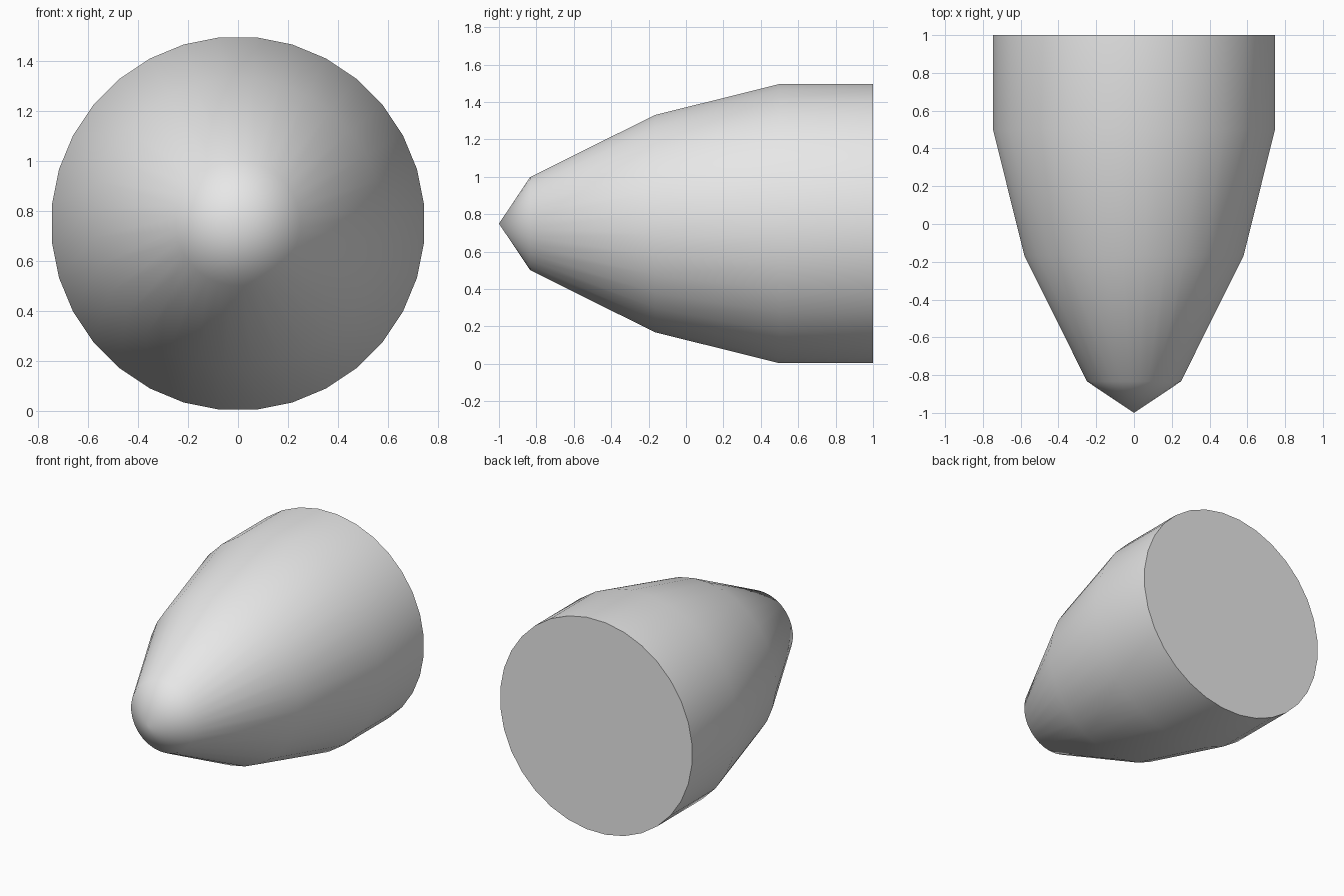
import bpy, bmesh, math

if "Cube" in bpy.data.objects:
    bpy.data.objects.remove(bpy.data.objects["Cube"])

SIDES = 32
CENTRE_Z = 0.75
# rings along the axis: (y, radius)
PROFILE = [(-0.8333, 0.25), (-0.1667, 0.5833), (0.5, 0.75), (1.0, 0.75)]

grey = bpy.data.materials.new("light grey")
grey.diffuse_color = (0.8, 0.8, 0.8, 1)
grey.use_nodes = True
grey.node_tree.nodes["Principled BSDF"].inputs["Base Color"].default_value = grey.diffuse_color

bm = bmesh.new()


def ring(y, r):
    # half-step offset puts flat sides at top, bottom, left and right
    angles = [2 * math.pi * (i + 0.5) / SIDES for i in range(SIDES)]
    return [bm.verts.new((r * math.cos(a), y, CENTRE_Z + r * math.sin(a))) for a in angles]


# nose tip, tapered shell and flat back
rings = [ring(y, r) for y, r in PROFILE]
tip = bm.verts.new((0, -1, CENTRE_Z))
for i in range(SIDES):
    j = (i + 1) % SIDES
    bm.faces.new((tip, rings[0][i], rings[0][j]))
    for a, b in zip(rings, rings[1:]):
        bm.faces.new((a[i], b[i], b[j], a[j]))
bm.faces.new(rings[-1])
bmesh.ops.recalc_face_normals(bm, faces=bm.faces)

mesh = bpy.data.meshes.new("nose_cone")
bm.to_mesh(mesh)
bm.free()
mesh.materials.append(grey)
cone = bpy.data.objects.new("nose_cone", mesh)
bpy.context.collection.objects.link(cone)

# smooth sides, sharp rim at the back
bpy.context.view_layer.objects.active = cone
cone.select_set(True)
bpy.ops.object.shade_smooth_by_angle(angle=math.radians(60))
